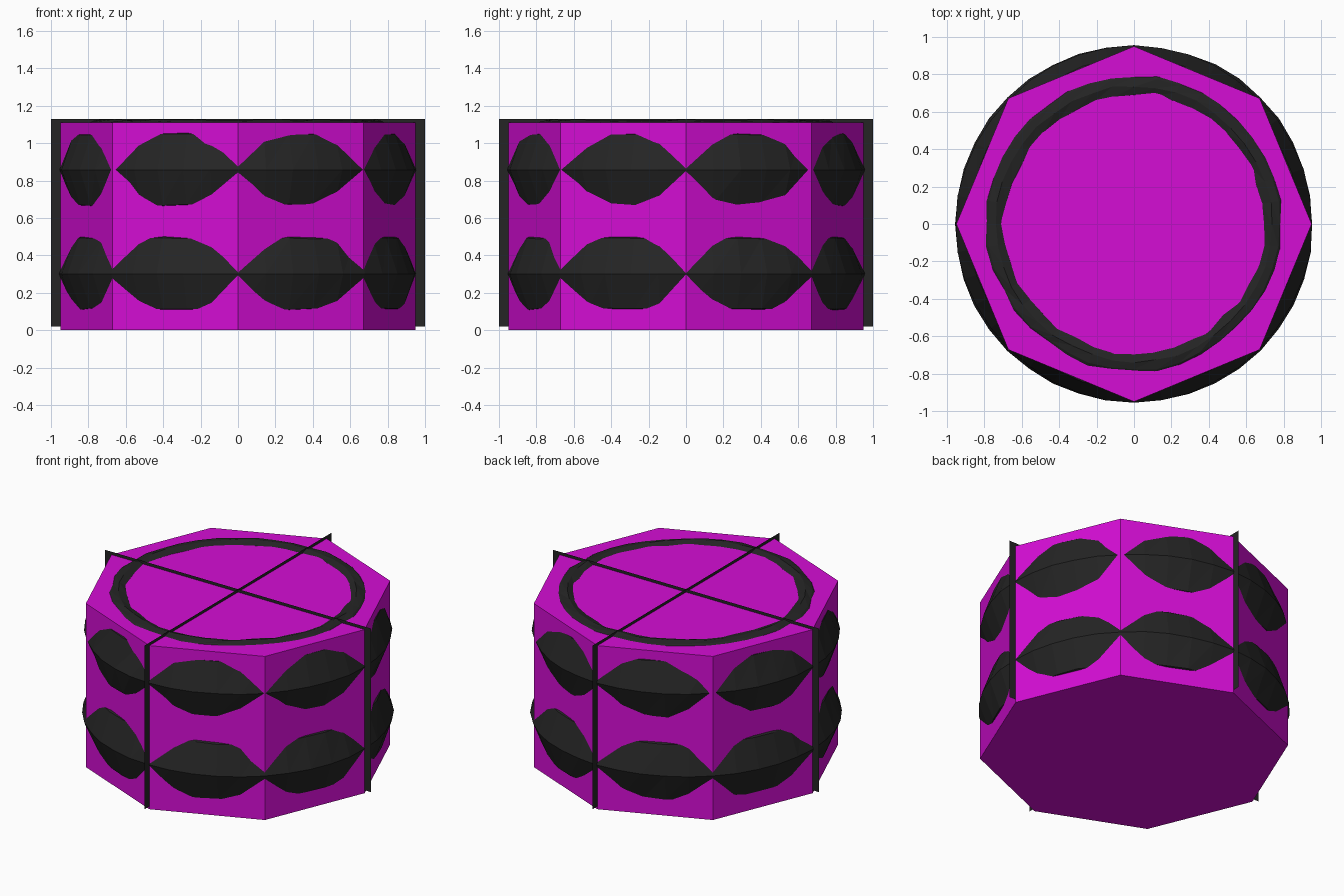
import bpy, bmesh, math, random

if "Cube" in bpy.data.objects:
    bpy.data.objects.remove(bpy.data.objects["Cube"])

random.seed(4)

def material(name, rgb):
    m = bpy.data.materials.new(name)
    m.diffuse_color = (*rgb, 1)
    m.use_nodes = True
    m.node_tree.nodes["Principled BSDF"].inputs["Base Color"].default_value = m.diffuse_color
    return m

magenta = material("magenta", (0.66, 0.004, 0.66))
black = material("charcoal black", (0.018, 0.018, 0.018))

def add_object(name, verts, faces, mat):
    me = bpy.data.meshes.new(name)
    me.from_pydata(verts, [], faces)
    bm = bmesh.new()
    bm.from_mesh(me)
    bmesh.ops.recalc_face_normals(bm, faces=bm.faces)
    bm.to_mesh(me)
    bm.free()
    me.materials.append(mat)
    ob = bpy.data.objects.new(name, me)
    bpy.context.collection.objects.link(ob)
    return ob

# Octagonal block with corners on the axes
R, H = 0.95, 1.11
ring = [(R * math.cos(i * math.pi / 4), R * math.sin(i * math.pi / 4)) for i in range(8)]
verts = [(x, y, 0) for x, y in ring] + [(x, y, H) for x, y in ring]
faces = [tuple(range(8)), tuple(range(8, 16))]
faces += [(i, (i + 1) % 8, (i + 1) % 8 + 8, i + 8) for i in range(8)]
add_object("octagon_block", verts, faces, magenta)

# Lumpy rings buried in the block, bulging out through its flat sides and top
PROFILE = [(0.0, 0.0), (-0.068, 0.188), (-0.172, 0.258), (-0.215, 0.267), (-0.262, 0.250),
           (-0.37, 0.17), (-0.44, 0.0), (-0.37, -0.17), (-0.215, -0.24), (-0.068, -0.188)]

def lumpy_ring(name, z, outer, wave, segs=40):
    verts, faces, n = [], [], len(PROFILE)
    for s in range(segs):
        a = 2 * math.pi * s / segs
        base = outer + wave * math.cos(4 * a)
        for k, (dr, dz) in enumerate(PROFILE):
            j = 0.003 if k == 0 else 0.006
            r = base + dr + random.uniform(-j, j)
            h = 0 if k == 0 else random.uniform(-0.004, 0.004)
            verts.append((r * math.cos(a), r * math.sin(a), z + dz + h))
    for s in range(segs):
        t = (s + 1) % segs
        for k in range(n):
            m = (k + 1) % n
            faces += [(s * n + k, t * n + k, t * n + m), (s * n + k, t * n + m, s * n + m)]
    add_object(name, verts, faces, black)

lumpy_ring("upper_ring", 0.858, 0.950, 0.004)
lumpy_ring("lower_ring", 0.302, 0.956, -0.002)

# Two crossed thin sheets whose edges show as straps over the top and corners
for name, (dx, dy) in {"strap_sheet_x": (1, 0), "strap_sheet_y": (0, 1)}.items():
    add_object(name, [(-dx, -dy, 0.02), (dx, dy, 0.02), (dx, dy, 1.13), (-dx, -dy, 1.13)],
               [(0, 1, 2, 3)], black)
